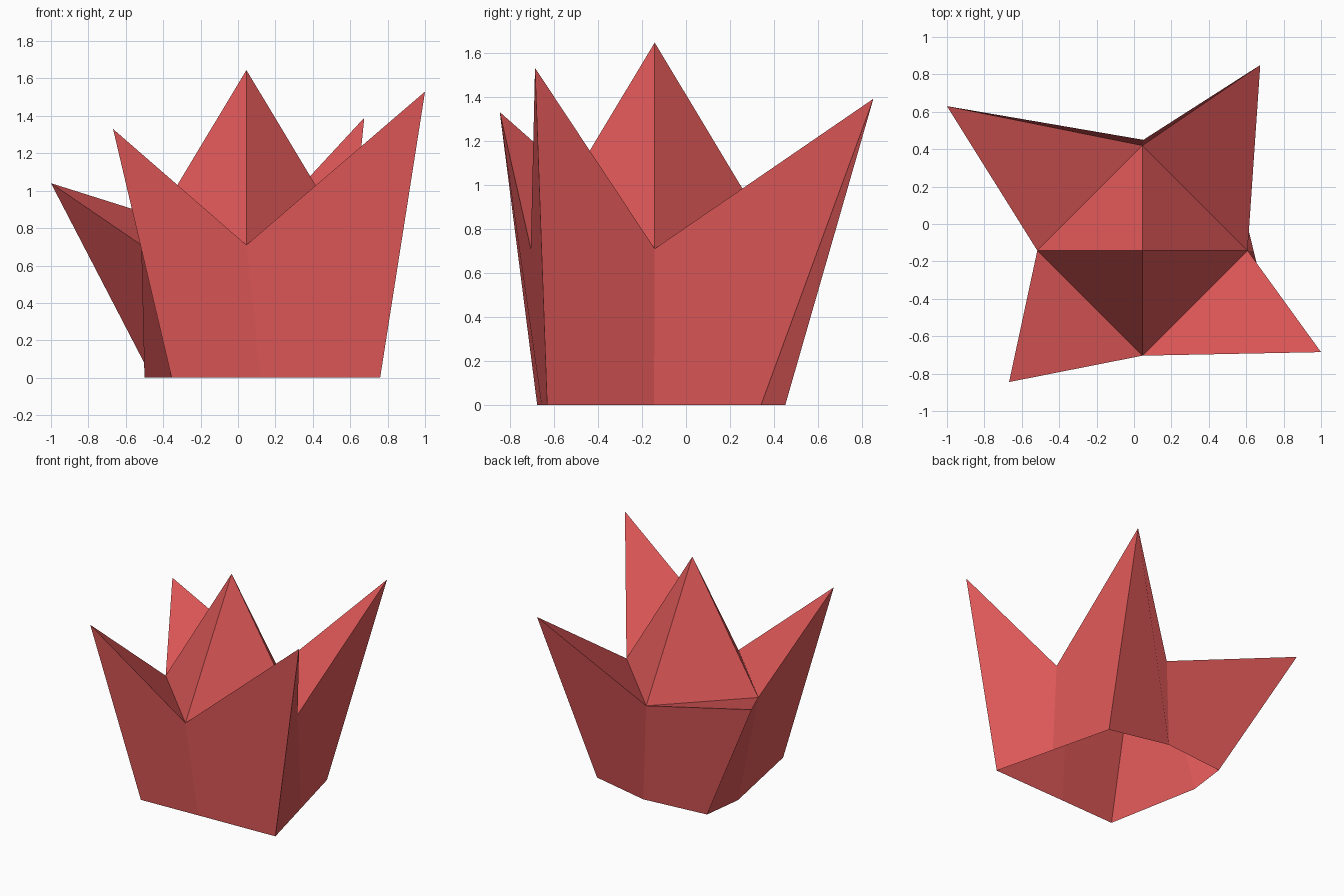
import bpy
import bmesh
from math import cos, sin, pi

if "Cube" in bpy.data.objects:
    bpy.data.objects.remove(bpy.data.objects["Cube"])

CX, CY, R, RIM = 0.045, -0.142, 0.562, 0.71   # regular centre pyramid
# Petals counter-clockwise from front right: (tip, foot on the ground)
petals = [((1.0, -0.685, 1.53), (0.76, -0.63, 0)),
          ((0.675, 0.85, 1.39), (0.52, 0.34, 0)),
          ((-1.0, 0.63, 1.04), (-0.46, 0.40, 0)),
          ((-0.668, -0.845, 1.33), (-0.355, -0.675, 0))]
# Ground points below the notches: front, right, back, left
ground = [(0.12, -0.655, 0), (0.64, -0.145, 0), (0.05, 0.45, 0), (-0.5, 0.08, 0)]

bm = bmesh.new()
apex = bm.verts.new((CX, CY, 1.645))
notches = [bm.verts.new((CX + R * cos(i * pi / 2 - pi / 2),
                         CY + R * sin(i * pi / 2 - pi / 2), RIM)) for i in range(4)]
tips = [bm.verts.new(t) for t, f in petals]
feet = [bm.verts.new(f) for t, f in petals]
mids = [bm.verts.new(g) for g in ground]


def wall(quad, side):
    """Outer wall quad; on the left and right sides it folds the other way."""
    k = side % 2
    bm.faces.new(quad[k:] + quad[:k])


# Each quarter: pyramid side, petal top and two outer walls (open underneath)
for i in range(4):
    j = (i + 1) % 4
    a, b, tip, foot = notches[i], notches[j], tips[i], feet[i]
    bm.faces.new((apex, a, b))
    bm.faces.new((a, tip, b))
    wall([mids[i], foot, tip, a], i)
    wall([tip, foot, mids[j], b], j)

mesh = bpy.data.meshes.new("pointed_plant")
bm.to_mesh(mesh)
bm.free()

mat = bpy.data.materials.new("red")
mat.diffuse_color = (0.76, 0.1, 0.1, 1)
mat.use_nodes = True
mat.node_tree.nodes["Principled BSDF"].inputs["Base Color"].default_value = mat.diffuse_color
mesh.materials.append(mat)
plant = bpy.data.objects.new("pointed_plant", mesh)
bpy.context.collection.objects.link(plant)
